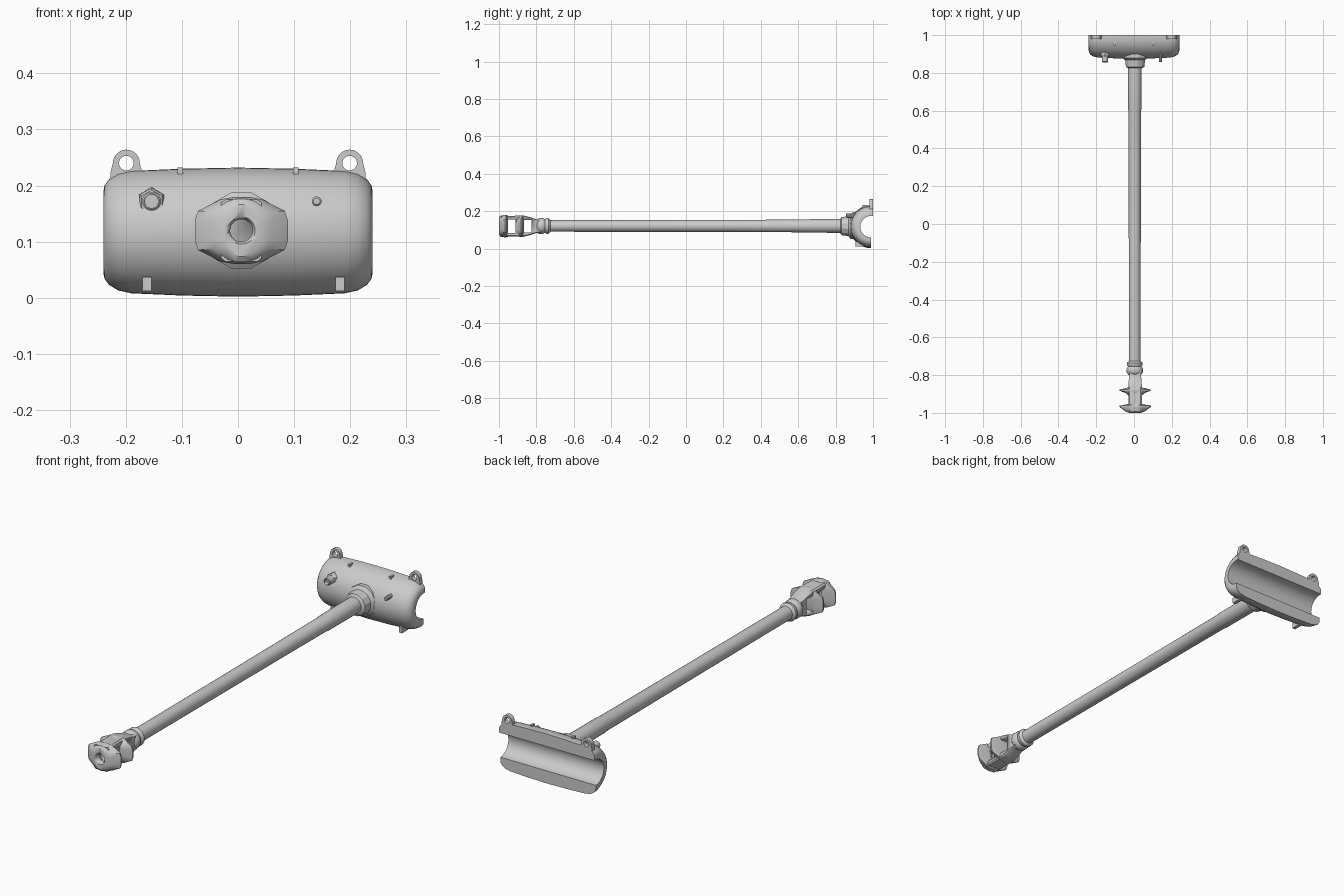
import bpy, bmesh, math
from mathutils import Matrix, Vector

if "Cube" in bpy.data.objects:
    bpy.data.objects.remove(bpy.data.objects["Cube"])

CX, CZ = 0.006, 0.12          # axis of the long tube
grey = bpy.data.materials.new("cast grey")
grey.diffuse_color = (0.6, 0.6, 0.6, 1)
grey.use_nodes = True
grey.node_tree.nodes["Principled BSDF"].inputs["Base Color"].default_value = grey.diffuse_color


def finish(name, bm, smooth=35):
    bmesh.ops.recalc_face_normals(bm, faces=bm.faces)
    me = bpy.data.meshes.new(name)
    bm.to_mesh(me)
    bm.free()
    ob = bpy.data.objects.new(name, me)
    bpy.context.collection.objects.link(ob)
    me.materials.append(grey)
    bpy.ops.object.select_all(action='DESELECT')
    ob.select_set(True)
    bpy.context.view_layer.objects.active = ob
    bpy.ops.object.shade_smooth_by_angle(angle=math.radians(smooth))
    return ob


def loft(name, rings, closed=False, smooth=35):
    """Skin a list of point rings, capped or joined end to end."""
    bm = bmesh.new()
    rows = [[bm.verts.new(p) for p in r] for r in rings]
    n = len(rows[0])
    for a, b in zip(rows, rows[1:] + (rows[:1] if closed else [])):
        for i in range(n):
            j = (i + 1) % n
            bm.faces.new((a[i], a[j], b[j], b[i]))
    if not closed:
        bm.faces.new(rows[0])
        bm.faces.new(rows[-1])
    return finish(name, bm, smooth)


def lathe_y(name, profile, x, z, sides=24, smooth=35):
    """Turned part along y from (y, radius) pairs."""
    return loft(name, [[(x + r * math.cos(2 * math.pi * (i + .5) / sides), y,
                         z + r * math.sin(2 * math.pi * (i + .5) / sides))
                        for i in range(sides)] for y, r in profile], smooth=smooth)


def box(name, lo, hi):
    bm = bmesh.new()
    lo, hi = Vector(lo), Vector(hi)
    bmesh.ops.create_cube(bm, size=1, matrix=Matrix.Translation((lo + hi) / 2)
                          @ Matrix.Diagonal((*(hi - lo), 1)))
    return finish(name, bm)


def cut(ob, cutter):
    m = ob.modifiers.new("cut", 'BOOLEAN')
    m.operation, m.object, m.solver = 'DIFFERENCE', cutter, 'EXACT'
    cutter.hide_render = True
    cutter.hide_set(True)


# half-round housing: outer skin and bore joined into one closed shell
SY, SZ = 0.99, 0.117
half = [(0, .115), (.1, .113), (.19, .109), (.213, .104), (.23, .094), (.238, .083), (.24, .072)]
prof = [(-x, r) for x, r in reversed(half[1:])] + half
prof += [(.24, .058), (-.24, .058)]
rows = []
for i in range(-1, 26):
    a = math.pi / 2 + math.pi * max(0, min(i, 24)) / 24
    y0 = 1.0 if i == -1 else SY - (.004 if i == 25 else 0)
    if i == 25:
        continue
    rows.append([(x, y0 + r * math.cos(a), SZ + r * math.sin(a)) for x, r in prof])
loft("housing", rows, smooth=30)

# flared boss where the tube meets the housing
lathe_y("housing_boss", [(.825, .038), (.832, .05), (.868, .055), (.88, .07), (.91, .07)],
        CX, CZ, 12, 25)

# long tube with collar beads at the front
lathe_y("drive_tube", [(-.80, .03), (-.795, .036), (-.785, .043), (-.765, .043), (-.755, .036),
                       (-.745, .042), (-.735, .042), (-.725, .031), (-.1, .032), (.6, .034),
                       (.61, .036), (.85, .037)], CX - .002, CZ + .001)

# octagonal-oval cross-section for yoke parts
quarter = [(1, .3), (.93, .58), (.45, .92), (.15, 1)]
oval = (quarter + [(-a, b) for a, b in reversed(quarter)]
        + [(-a, -b) for a, b in quarter] + [(a, -b) for a, b in reversed(quarter)])


def sections(name, data):
    return loft(name, [[(CX + w * a, y, CZ + h * b) for a, b in oval] for y, w, h in data])


# yoke body with two side windows
quarter_box = [(1, .9), (.8, 1)]
rounded = (quarter_box + [(-a, b) for a, b in reversed(quarter_box)]
           + [(-a, -b) for a, b in quarter_box] + [(a, -b) for a, b in reversed(quarter_box)])
body = loft("yoke_body", [[(CX + w * a, y, CZ + h * b) for a, b in rounded] for y, w, h in
                          [(-.99, .036, .055), (-.865, .036, .056), (-.83, .034, .047),
                           (-.80, .031, .036), (-.775, .03, .034)]])
cut(body, box("window_cutter_front", (-.2, -.968, CZ - .036), (.2, -.912, CZ + .036)))
cut(body, box("window_cutter_rear", (-.2, -.868, CZ - .034), (.2, -.825, CZ + .034)))

# winged plates
cap = sections("yoke_end_plate", [(-1.0, .03, .046), (-.992, .052, .056), (-.968, .083, .06),
                                  (-.962, .083, .06), (-.953, .036, .057)])
cap_window = box("window_cutter_cap", (-.2, -.968, CZ - .036), (.2, -.94, CZ + .036))
cap_window.hide_render = True
cap_window.hide_set(True)
sections("yoke_middle_plate", [(-.908, .036, .053), (-.895, .05, .056), (-.883, .082, .058),
                               (-.876, .082, .058), (-.866, .038, .056)])
hole = lathe_y("bore_cutter", [(-1.01, .031), (-.993, .02), (-.93, .02)], CX, CZ)
cut(cap, hole)
cut(body, hole)

# lifting eyes, mirrored left and right
for s, side in ((-1, "left"), (1, "right")):
    n = 28
    rings = []
    outline = []
    for i in range(n):
        a = 2 * math.pi * i / n
        c, d = math.cos(a), math.sin(a)
        outline.append((c, d))
    x0, z0 = s * .199, .24
    for c, d in outline:
        ox, oz = .024 * c, .024 * d
        if d < -.1:                      # foot of the eye widens into the housing
            ox, oz = .028 * max(-1, min(1, 1.6 * c)), max(-.05, .07 * d)
        rings.append([(x0 + .013 * c, .98, z0 + .013 * d), (x0 + ox, .98, z0 + oz),
                      (x0 + ox, 1.0, z0 + oz), (x0 + .013 * c, 1.0, z0 + .013 * d)])
    loft("lifting_eye_" + side, rings, closed=True)
    # small clip on top and foot block at the bottom
    box("top_clip_" + side, (s * .103 - .005, .945, .212), (s * .103 + .005, .965, .232))
    fx = -.162 if s < 0 else .182
    box("foot_block_" + side, (fx - .008, .905, .012), (fx + .008, .95, .037))

# filler neck on a faceted base, and a small bleed pin
lathe_y("filler_base", [(.888, .021), (.895, .025), (.93, .027)], -.154, .171, 6, 20)
neck = lathe_y("filler_neck", [(.856, .014), (.859, .017), (.92, .017)], -.154, .172, 16)
cut(neck, lathe_y("filler_cutter", [(.84, .012), (.87, .012)], -.154, .172, 16))
lathe_y("bleed_pin", [(.857, .006), (.86, .009), (.92, .009)], .14, .172, 10)
